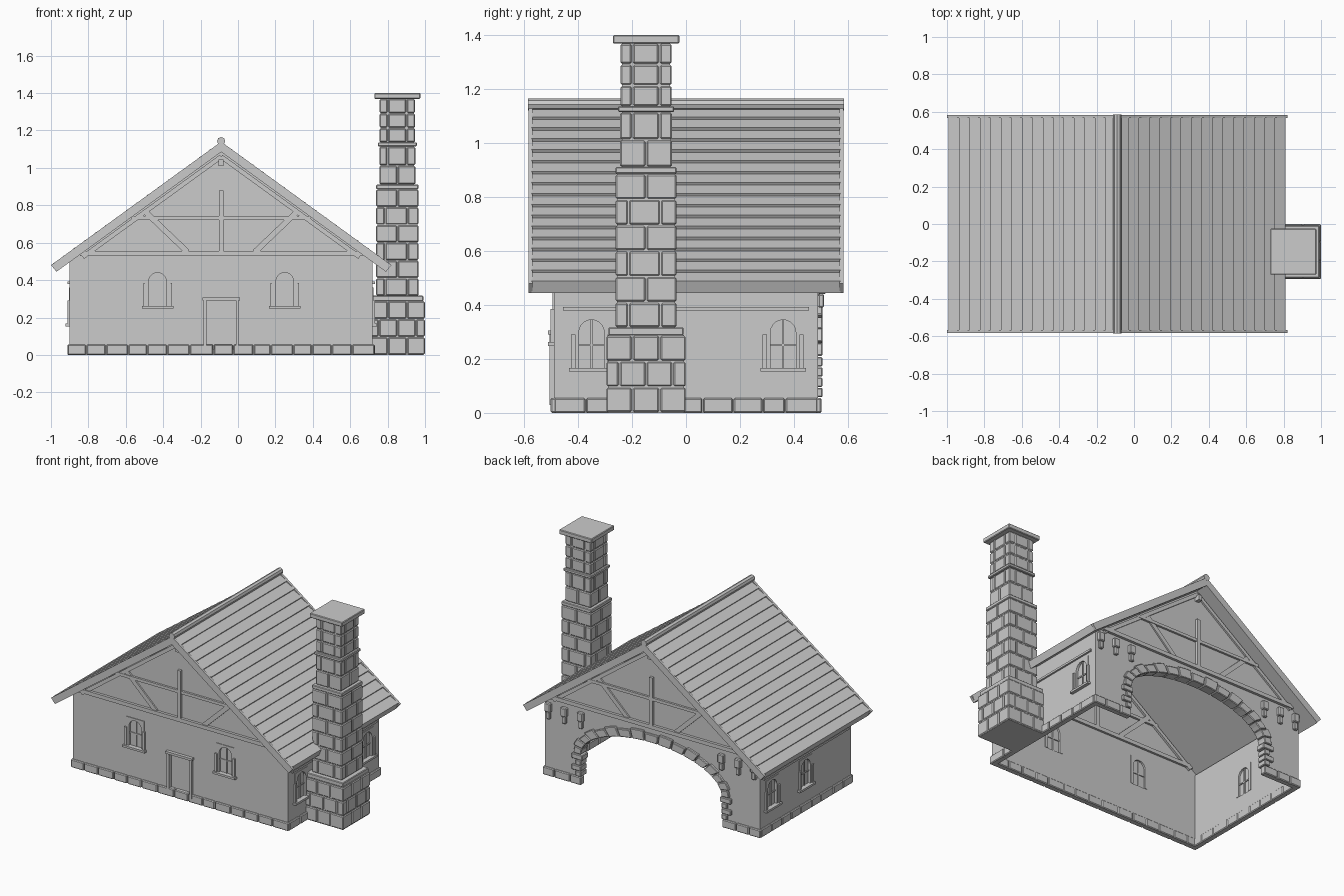
import bpy, bmesh, math, random
from mathutils import Matrix

random.seed(4)
cube = bpy.data.objects.get("Cube")
if cube:
    bpy.data.objects.remove(cube)

GREY = (0.6, 0.6, 0.6, 1)
mat = bpy.data.materials.new("stone grey")
mat.use_nodes = True
mat.diffuse_color = GREY
mat.node_tree.nodes["Principled BSDF"].inputs["Base Color"].default_value = GREY

MID, HALF, DEEP = -0.09, 0.81, 0.49      # house centre in x, half width, half depth
THICK, SLOPE, EAVE = 0.025, 0.725, 0.50
FRONT, RIGHT, BACK, LEFT = 0, math.pi / 2, math.pi, -math.pi / 2


def prism(pts, y0, y1):
    """Part: an (x, z) outline pushed from y0 to y1."""
    return pts, y0, y1


def box(x0, x1, y0, y1, z0, z1):
    return prism([(x0, z0), (x1, z0), (x1, z1), (x0, z1)], y0, y1)


def bar(a, b, width, y0, y1):
    """Part: a straight timber between two (x, z) points."""
    dx, dz = b[0] - a[0], b[1] - a[1]
    k = width / 2 / math.hypot(dx, dz)
    nx, nz = -dz * k, dx * k
    return prism([(a[0] + nx, a[1] + nz), (b[0] + nx, b[1] + nz),
                  (b[0] - nx, b[1] - nz), (a[0] - nx, a[1] - nz)], y0, y1)


def mirror(part):
    return [(-x, z) for x, z in part[0]], part[1], part[2]


def build(name, parts, turn=FRONT, offset=(MID, 0, 0), bevel=0):
    bm = bmesh.new()
    for pts, y0, y1 in parts:
        near = [bm.verts.new((x, y0, z)) for x, z in pts]
        far = [bm.verts.new((x, y1, z)) for x, z in pts]
        bm.faces.new(near)
        bm.faces.new(far[::-1])
        for i in range(len(pts)):
            j = (i + 1) % len(pts)
            bm.faces.new((near[j], near[i], far[i], far[j]))
    bmesh.ops.recalc_face_normals(bm, faces=bm.faces)
    bm.transform(Matrix.Translation(offset) @ Matrix.Rotation(turn, 4, "Z"))
    mesh = bpy.data.meshes.new(name)
    bm.to_mesh(mesh)
    bm.free()
    mesh.materials.append(mat)
    ob = bpy.data.objects.new(name, mesh)
    bpy.context.collection.objects.link(ob)
    if bevel:
        mod = ob.modifiers.new("worn edges", "BEVEL")
        mod.width, mod.segments = bevel, 1
    return ob


def cut(wall, holes, turn=FRONT):
    cutter = build("opening_cutter", holes, turn)
    mod = wall.modifiers.new("openings", "BOOLEAN")
    mod.operation, mod.solver, mod.object = "DIFFERENCE", "EXACT", cutter
    bpy.context.view_layer.objects.active = wall
    bpy.ops.object.modifier_apply(modifier=mod.name)
    bpy.data.objects.remove(cutter)


def window(name, u, z, face, turn):
    """Arched window in a square panel, with jambs, sill and glazing bars."""
    half, r, spring, top = 0.068, 0.047, 0.133, 0.195
    arch = [(r * math.cos(t * math.pi / 10), spring + r * math.sin(t * math.pi / 10)) for t in range(11)]
    panel = [(half, 0), (half, top), (-half, top), (-half, 0), (-r, 0)] + arch[::-1] + [(r, 0)]
    back = face + THICK + 0.003
    mid = face + 0.012
    parts = [prism(panel, face - 0.004, back),
             prism(arch + [(-r, 0), (r, 0)], mid, mid + 0.004),
             box(-0.004, 0.004, mid - 0.006, mid + 0.01, 0, spring + r),
             box(-r, r, mid - 0.006, mid + 0.01, spring - 0.05, spring - 0.042),
             box(-0.084, 0.084, face - 0.022, face + 0.01, -0.012, 0.002)]
    jamb = box(0.06, 0.076, face - 0.012, face + 0.01, 0, 0.125)
    parts += [jamb, mirror(jamb)]
    parts = [([(x + u, h + z) for x, h in p], a, b) for p, a, b in parts]
    build(name, parts, turn)


def hole(u, z, face):
    return box(u - 0.066, u + 0.066, face - 0.1, face + 0.1, z, z + 0.193)


# Walls: plain front, back with a wide arch, two long sides
gable = [(HALF, EAVE), (0, EAVE + SLOPE * HALF), (-HALF, EAVE)]
front = build("front_wall", [prism([(-HALF, 0), (HALF, 0)] + gable, -DEEP, -DEEP + THICK)])
door_hole = box(-0.08, 0.08, -DEEP - 0.1, -DEEP + 0.015, 0.03, 0.29)
cut(front, [hole(-0.34, 0.26, -DEEP), hole(0.34, 0.26, -DEEP), door_hole])


def ellipse(a, b, t):
    return a * math.cos(t), 0.21 + b * math.sin(t)


N = 24
SPAN, RISE, RING = 0.53, 0.225, 0.055
opening = [ellipse(SPAN + 0.02, RISE + 0.02, math.pi * i / N) for i in range(N + 1)]
opening = [(SPAN + 0.02, 0)] + opening + [(-SPAN - 0.02, 0)]
build("back_wall", [prism([(HALF, 0)] + gable + [(-HALF, 0)] + opening[::-1], -DEEP, -DEEP + THICK)], BACK)

side_windows = {"right": (RIGHT, [-0.35, 0.36]), "left": (LEFT, [-0.36, 0])}
for side, (turn, spots) in side_windows.items():
    wall = build(side + "_wall", [box(-DEEP + THICK, DEEP - THICK, -HALF, -HALF + THICK, 0, EAVE)], turn)
    cut(wall, [hole(u, 0.165, -HALF) for u in spots], turn)
    build(side + "_wall_rail", [box(-0.455, 0.455, -HALF - 0.012, -HALF + 0.01, 0.379, 0.393)], turn)
    for i, u in enumerate(spots):
        window(f"{side}_window_{i + 1}", u, 0.165, -HALF, turn)
for side, u in (("left", 0.34), ("right", -0.34)):
    window("front_window_" + side, u, 0.26, -DEEP, FRONT)

# Door
jamb = box(0.078, 0.094, -DEEP - 0.015, -DEEP + 0.02, 0.03, 0.29)
build("door_frame", [jamb, mirror(jamb), box(-0.1, 0.1, -DEEP - 0.022, -DEEP + 0.02, 0.29, 0.306)])

# Stone footing
def footing(name, spans, face, turn):
    parts = []
    for a, b in spans:
        count = max(2, round((b - a) / 0.11))
        step = (b - a) / count
        cuts = [a] + [a + step * (i + random.uniform(-0.15, 0.15)) for i in range(1, count)] + [b]
        for p, q in zip(cuts, cuts[1:]):
            parts.append(box(p + 0.002, q - 0.002, -face - 0.012, -face + 0.03, 0, 0.055))
    build(name, parts, turn, bevel=0.005)


footing("front_footing", [(-HALF - 0.012, HALF + 0.012)], DEEP, FRONT)
footing("back_footing", [(-HALF - 0.012, -SPAN), (SPAN, HALF + 0.012)], DEEP, BACK)
for side, turn in (("right", RIGHT), ("left", LEFT)):
    footing(side + "_footing", [(-DEEP, DEEP)], HALF, turn)

# Arch stones and toothed jamb stones
stones = []
COUNT = 17
for i in range(COUNT):
    t0, t1 = (math.pi * (i + k) / COUNT for k in (0.03, 0.97))
    deep = RING + (0.012 if i % 2 else 0)
    ts = (t0, (t0 + t1) / 2, t1)
    pts = [ellipse(SPAN, RISE, t) for t in ts] + [ellipse(SPAN + deep, RISE + deep, t) for t in ts[::-1]]
    stones.append(prism(pts, -DEEP - 0.016, -DEEP + 0.05))
for i in range(4):
    inner = SPAN - (0.012 if i == 3 else 0)
    outer = SPAN + (0.07 if i % 2 else 0.04)
    z = 0.058 + i * 0.038
    quoin = box(inner, outer, -DEEP - 0.016, -DEEP + 0.05, z, z + 0.035)
    stones += [quoin, mirror(quoin)]
build("arch_stones", stones, BACK, bevel=0.004)

# Brackets under the back tie beam
brackets = []
for u in (0.53, 0.655, 0.775):
    for part in (box(u - 0.022, u + 0.022, -DEEP - 0.028, -DEEP, 0.44, 0.5),
                 box(u - 0.015, u + 0.015, -DEEP - 0.022, -DEEP, 0.39, 0.44)):
        brackets += [part, mirror(part)]
build("back_brackets", brackets, BACK, bevel=0.005)

# Gable timber framing
for side, turn in (("front", FRONT), ("back", BACK)):
    y0, y1 = -DEEP - 0.014, -DEEP + THICK + 0.015
    brace = bar((0.18, 0.55), (0.4, 0.76), 0.03, y0 + 0.004, y1)
    rake = bar((0, 1.06), (0.74, 1.06 - SLOPE * 0.74), 0.024, y0 + 0.002, y1)
    build(side + "_gable_timbers", [
        box(-0.755, 0.755, y0 - 0.004, y1, 0.53, 0.556),
        box(-0.48, 0.48, y0, y1, 0.722, 0.742),
        box(-0.012, 0.012, y0 - 0.004, y1, 0.55, 0.88),
        box(-0.013, 0.013, y0 - 0.02, y1, 1.01, 1.045),
        brace, mirror(brace), rake, mirror(rake)], turn)

# Lapped board roof
ROWS, REACH, TOP = 16, 0.895, 1.128
profile = []
for i in range(ROWS):
    u0, u1 = REACH * i / ROWS, REACH * (i + 1) / ROWS
    profile += [(u0, TOP - SLOPE * u0), (u1 + 0.006, TOP + 0.01 - SLOPE * u1)]
profile += [(REACH - 0.012, TOP - 0.034 - SLOPE * REACH), (0, TOP - 0.04)]
slope = prism(profile, -0.572, 0.572)
build("roof_boards", [slope, mirror(slope)])

# Verge boards and ridge pole
verge = [(0, 1.14), (0.91, 0.48), (0.88, 0.445), (0, 1.085)]
verges = [prism(verge, -0.584, -0.568), prism(verge, 0.568, 0.584)]
build("verge_boards", verges + [mirror(p) for p in verges])
ridge = [(0.022 * math.cos(a * math.pi / 4), 1.143 + 0.022 * math.sin(a * math.pi / 4)) for a in range(8)]
build("ridge_pole", [prism(ridge, -0.585, 0.585)])

# Chimney: coursed stone stages around a mortar core, with slabs between
CENTRE = (0.852, -0.148, 0)


def course(half, z0, z1, splits):
    edges = [-half] + [half * (2 * s - 1) for s in splits] + [half]
    spans = list(zip(edges, edges[1:]))
    return [box(a + 0.003, b - 0.003, c + 0.003, d - 0.003, z0 + 0.003, z1 - 0.003)
            for a, b in spans for c, d in spans]


def stage(name, half, z0, z1, rows, bonds):
    step = (z1 - z0) / rows
    parts = []
    for i in range(rows):
        parts += course(half, z0 + i * step, z0 + (i + 1) * step, bonds[i % 2])
    build(name + "_stones", parts, offset=CENTRE, bevel=0.005)
    core = half - 0.009
    build(name + "_mortar", [box(-core, core, -core, core, z0, z1)], offset=CENTRE)


stage("chimney_base", 0.15, 0, 0.288, 3, [(0.33, 0.67), (0.17, 0.5, 0.83)])
stage("chimney_shaft", 0.116, 0.315, 0.886, 6, [(0.22, 0.73), (0.5,)])
stage("chimney_neck", 0.099, 0.91, 1.115, 2, [(0.5,), (0.24, 0.75)])
stage("chimney_top", 0.098, 1.135, 1.37, 3, [(0.24, 0.75), (0.24, 0.75)])
for name, half, z0, z1 in (("base_slab", 0.139, 0.287, 0.317), ("shaft_slab", 0.113, 0.886, 0.911),
                           ("neck_slab", 0.104, 1.115, 1.136), ("cap", 0.123, 1.369, 1.4)):
    build("chimney_" + name, [box(-half, half, -half, half, z0, z1)], offset=CENTRE, bevel=0.004)
